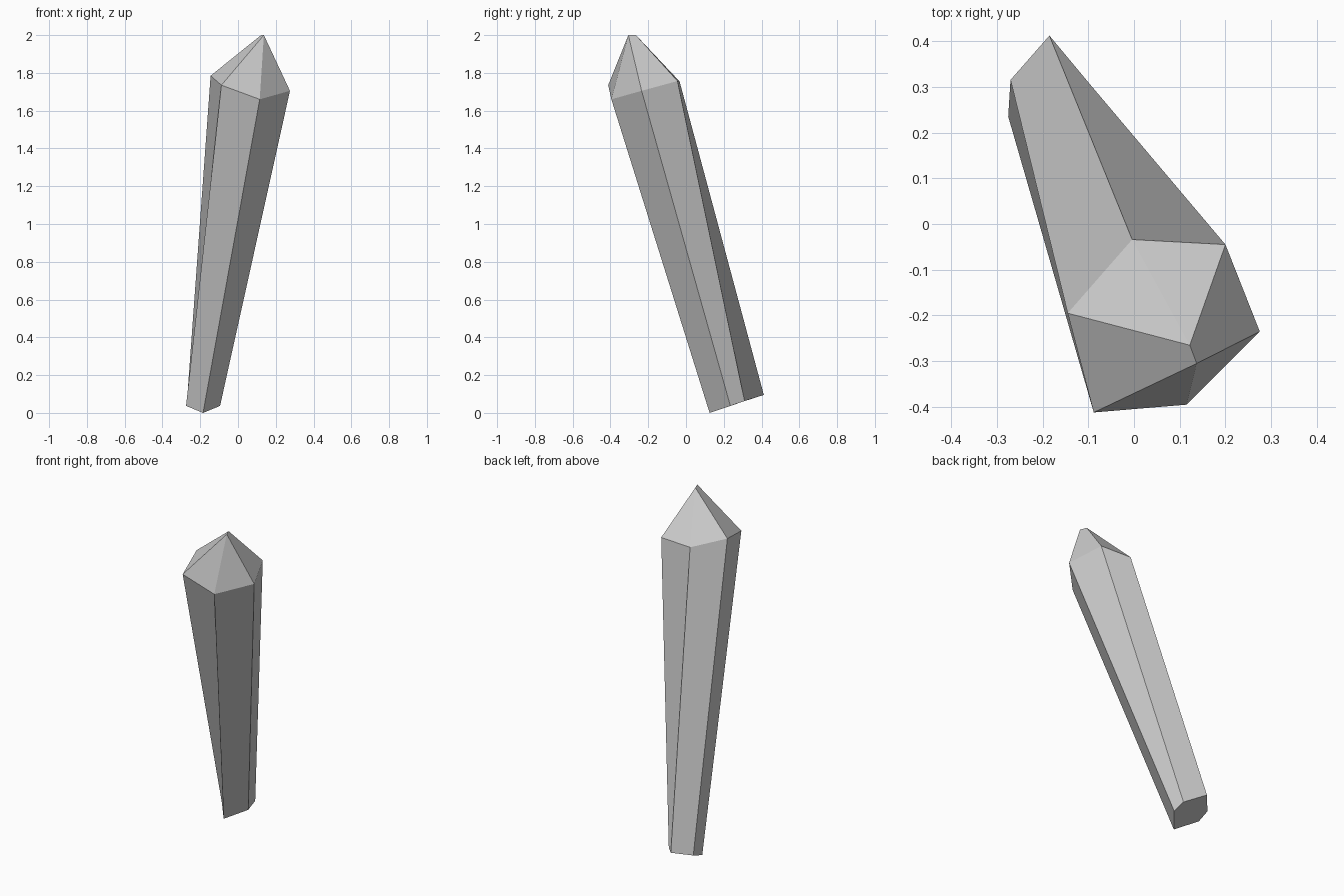
import bpy, bmesh

if "Cube" in bpy.data.objects:
    bpy.data.objects.remove(bpy.data.objects["Cube"])

# Leaning six-sided crystal: small base ring, wider shoulder ring, short ridge at the tip
base = [(-0.185, 0.125, 0.0), (-0.095, 0.235, 0.037), (-0.10, 0.31, 0.063),
        (-0.185, 0.412, 0.095), (-0.27, 0.315, 0.064), (-0.275, 0.235, 0.037)]
shoulder = [(0.115, -0.395, 1.66), (0.275, -0.235, 1.705), (0.20, -0.045, 1.757),
            (-0.004, -0.034, 1.755), (-0.145, -0.195, 1.785), (-0.088, -0.412, 1.735)]
ridge = [(0.137, -0.305, 2.0), (0.122, -0.265, 2.0)]

bm = bmesh.new()
low, high, tip = ([bm.verts.new(p) for p in ring] for ring in (base, shoulder, ridge))

# Underside
bm.faces.new(low[::-1])

# Nearest end of the ridge for each shoulder corner (front end 0, back end 1)
ends = [0, 0, 1, 1, 1, 0]
for i in range(6):
    j = (i + 1) % 6
    # Long shaft facet
    bm.faces.new((low[i], low[j], high[j], high[i]))
    # Crown facet: triangle, or quad where it meets the ridge edge
    crown = [high[i], high[j], tip[ends[j]]]
    if ends[i] != ends[j]:
        crown.append(tip[ends[i]])
    bm.faces.new(crown)

bmesh.ops.recalc_face_normals(bm, faces=bm.faces)
mesh = bpy.data.meshes.new("crystal")
bm.to_mesh(mesh)
bm.free()
bpy.context.collection.objects.link(bpy.data.objects.new("crystal", mesh))
